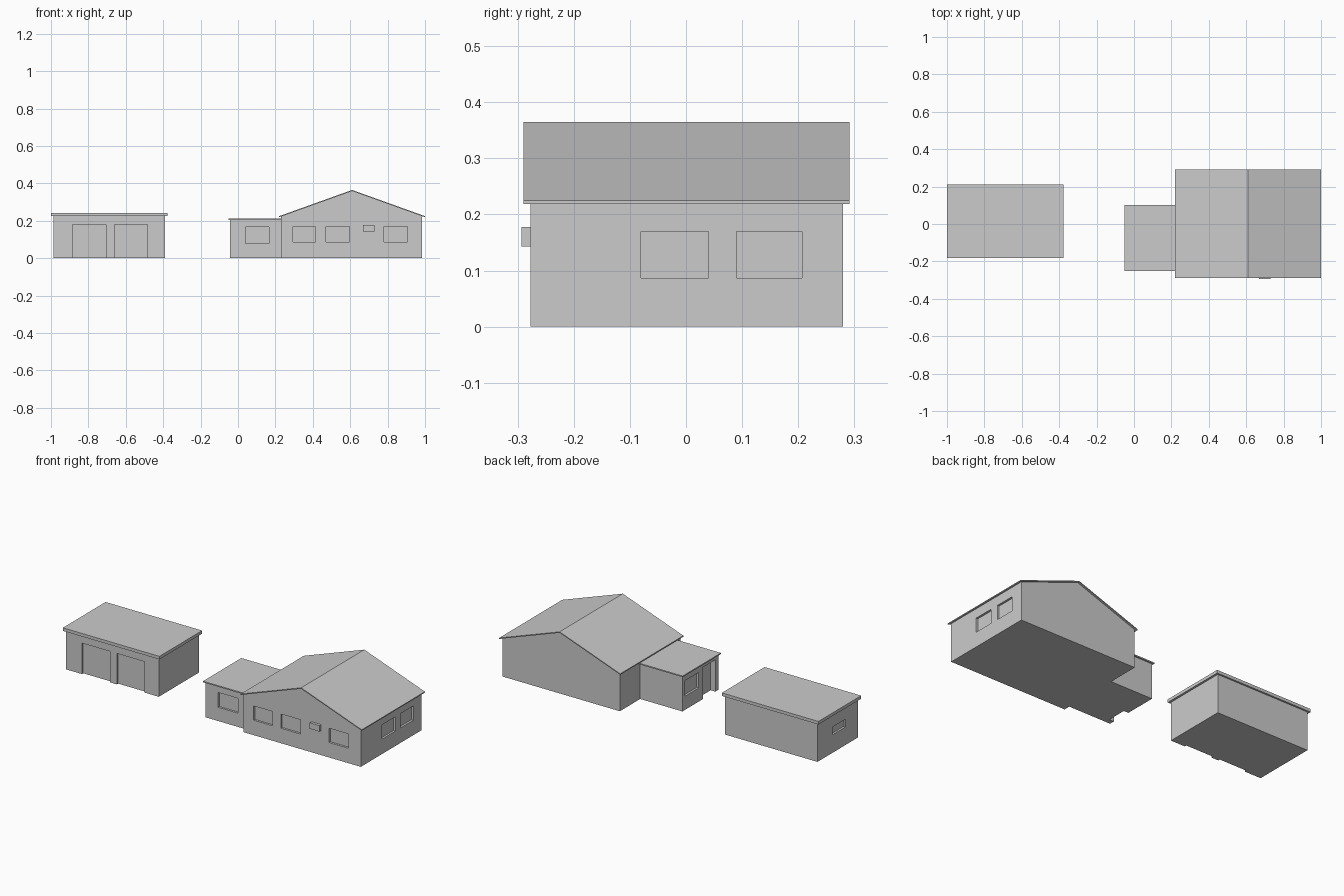
import bpy
import bmesh

cube = bpy.data.objects.get("Cube")
if cube:
    bpy.data.objects.remove(cube, do_unlink=True)

GREY = (0.6, 0.6, 0.6, 1)
plaster = bpy.data.materials.new("plain grey")
plaster.use_nodes = True
plaster.diffuse_color = GREY
plaster.node_tree.nodes["Principled BSDF"].inputs["Base Color"].default_value = GREY


def finish(name, bm):
    bmesh.ops.recalc_face_normals(bm, faces=bm.faces)
    mesh = bpy.data.meshes.new(name)
    bm.to_mesh(mesh)
    bm.free()
    mesh.materials.append(plaster)
    obj = bpy.data.objects.new(name, mesh)
    bpy.context.collection.objects.link(obj)
    return obj


def add_prism(bm, profile, y0, y1):
    """Extrude an (x, z) outline from y0 to y1."""
    face = bm.faces.new([bm.verts.new((x, y0, z)) for x, z in profile])
    new = bmesh.ops.extrude_face_region(bm, geom=[face])["geom"]
    verts = [v for v in new if isinstance(v, bmesh.types.BMVert)]
    bmesh.ops.translate(bm, verts=verts, vec=(0, y1 - y0, 0))


def add_box(bm, x, y, z):
    add_prism(bm, [(x[0], z[0]), (x[1], z[0]), (x[1], z[1]), (x[0], z[1])], *y)


def prism(name, profile, y0, y1):
    bm = bmesh.new()
    add_prism(bm, profile, y0, y1)
    return finish(name, bm)


def box(name, x, y, z):
    bm = bmesh.new()
    add_box(bm, x, y, z)
    return finish(name, bm)


def cut(walls, openings):
    """Recess box-shaped openings into a wall block."""
    bm = bmesh.new()
    for opening in openings:
        add_box(bm, *opening)
    cutter = finish("opening_cutter", bm)
    cutter.hide_render = True
    mod = walls.modifiers.new("openings", "BOOLEAN")
    mod.operation = "DIFFERENCE"
    mod.solver = "EXACT"
    mod.object = cutter
    bpy.context.view_layer.objects.active = walls
    bpy.ops.object.modifier_apply(modifier=mod.name)
    bpy.data.objects.remove(cutter, do_unlink=True)


OUT = 0.05      # how far cutters stand outside the wall
DEPTH = 0.012   # window recess

# Main house with gable walls
left, right, front, back = 0.23, 0.985, -0.277, 0.28
ridge, eave, peak = 0.61, 0.225, 0.365
house = prism("house_walls", [(left, 0), (right, 0), (right, eave),
                              (ridge, peak - 0.004), (left, eave)], front, back)
window_z = (0.087, 0.17)
windows = [((a, b), (front - OUT, front + DEPTH), window_z)
           for a, b in ((0.295, 0.415), (0.47, 0.595), (0.78, 0.905))]
windows += [((right - DEPTH, right + OUT), y, window_z)
            for y in ((-0.08, 0.04), (0.09, 0.207))]
cut(house, windows)

# Thin pitched roof
t = 0.006
prism("house_roof", [(0.22, eave), (ridge, peak), (1.0, eave),
                     (1.0, eave - t), (ridge, peak - t), (0.22, eave - t)],
      -0.29, 0.291)

# Cooling unit on the front wall
box("wall_unit", (0.667, 0.73), (-0.293, front + 0.005), (0.143, 0.178))

# Entrance wing
wing_x, wing_y = -0.042, (-0.24, 0.093)
wing = box("wing_walls", (wing_x, left), wing_y, (0, 0.206))
cut(wing, [
    ((0.04, 0.167), (wing_y[0] - OUT, wing_y[0] + DEPTH), (0.08, 0.166)),
    ((wing_x - OUT, wing_x + DEPTH), (-0.055, 0.07), (0.08, 0.17)),
    ((wing_x - OUT, wing_x + 0.03), (-0.21, -0.095), (-OUT, 0.185)),
])
box("wing_roof", (-0.05, left), (-0.25, 0.102), (0.205, 0.212))

# Garage with two door bays and a side window
gx, gy = (-0.987, -0.39), (-0.172, 0.2)
garage = box("garage_walls", gx, gy, (0, 0.228))
bays = [(x, (gy[0] - OUT, gy[0] + DEPTH), (-OUT, 0.18))
        for x in ((-0.885, -0.705), (-0.66, -0.483))]
side_window = ((gx[0] - OUT, gx[0] + DEPTH), (-0.06, 0.06), (0.105, 0.15))
cut(garage, bays + [side_window])
box("garage_roof", (-1.0, -0.378), (-0.183, 0.21), (0.225, 0.243))
